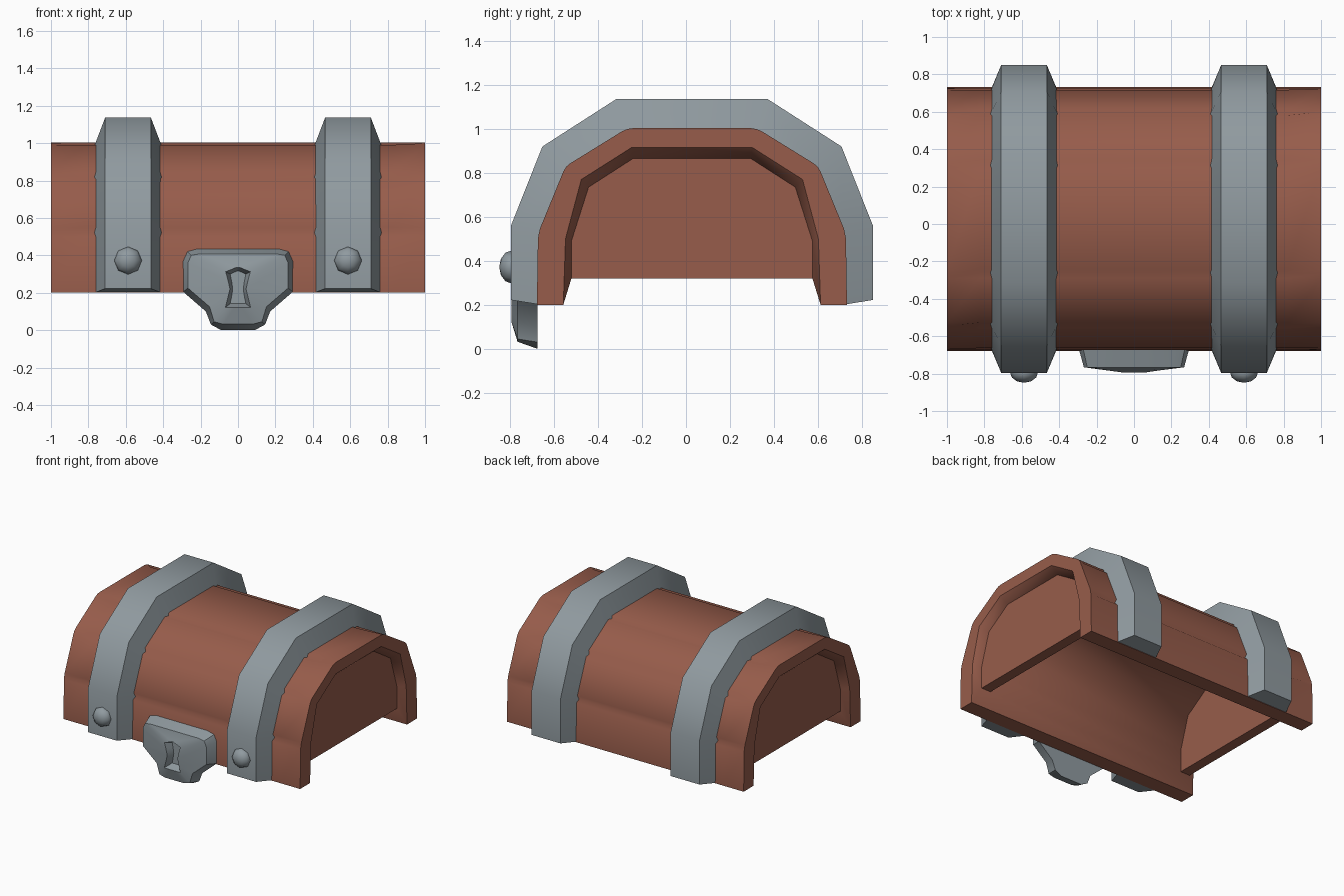
import bpy, bmesh, math
from mathutils import Vector, Matrix

if "Cube" in bpy.data.objects:
    bpy.data.objects.remove(bpy.data.objects["Cube"])


def material(name, rgb):
    m = bpy.data.materials.new(name)
    m.diffuse_color = (*rgb, 1)
    m.use_nodes = True
    m.node_tree.nodes["Principled BSDF"].inputs["Base Color"].default_value = m.diffuse_color
    return m


WOOD = material("red_brown_wood", (0.31, 0.108, 0.07))
METAL = material("grey_metal", (0.28, 0.325, 0.35))
CY = 0.027  # the arch is centred slightly behind y = 0


def finish(name, bm, mat, angle=38):
    bmesh.ops.recalc_face_normals(bm, faces=bm.faces)
    me = bpy.data.meshes.new(name)
    bm.to_mesh(me)
    bm.free()
    me.materials.append(mat)
    me.shade_smooth()
    me.set_sharp_from_angle(angle=math.radians(angle))
    ob = bpy.data.objects.new(name, me)
    bpy.context.collection.objects.link(ob)
    return ob


def arch(half):
    """Mirror a half profile (distance from centre, z) into a full arch, front to back."""
    return [(CY - d, z) for d, z in half] + [(CY + d, z) for d, z in reversed(half)]


def ring(bm, pts, x):
    return [bm.verts.new((x, y, z)) for y, z in pts]


def strip(bm, a, b, closed=False):
    n = len(a)
    for i in range(n if closed else n - 1):
        j = (i + 1) % n
        bm.faces.new((a[i], a[j], b[j], b[i]))


OUTER = arch([(0.705, 0.2), (0.70, 0.525), (0.575, 0.83), (0.295, 1.003)])
RIM = arch([(0.585, 0.2), (0.575, 0.5), (0.503, 0.77), (0.275, 0.915)])
INNER = arch([(0.548, 0.32), (0.548, 0.49), (0.47, 0.735), (0.268, 0.865)])


def planked(groove):
    """Outer arch with a small groove at every plank joint."""
    centre = Vector((CY, 0.4))
    pts = [Vector(p) for p in OUTER]
    out = [tuple(pts[0])]
    for prev, p, nxt in zip(pts, pts[1:], pts[2:]):
        out += [tuple(p + (prev - p).normalized() * 0.025),
                tuple(p + (centre - p).normalized() * groove),
                tuple(p + (nxt - p).normalized() * 0.025)]
    return out + [tuple(pts[-1])]


# hollow wooden lid: planked outside, bevelled rims, open underneath
bm = bmesh.new()
outs = [ring(bm, planked(g), x) for x, g in
        ((-1, 0.004), (-0.82, 0.02), (0.82, 0.02), (1, 0.004))]
for a, b in zip(outs, outs[1:]):
    strip(bm, a, b)
ins = [ring(bm, RIM, -1), ring(bm, INNER, -0.94), ring(bm, INNER, 0.94), ring(bm, RIM, 1)]
for a, b in zip(ins, ins[1:]):
    strip(bm, a, b)
for o, r in ((outs[0], ins[0]), (outs[-1], ins[-1])):
    bm.faces.new(o + r[::-1])
for k in (0, -1):
    bm.faces.new([s[k] for s in outs] + [ins[3][k], ins[0][k]])
    bm.faces.new([s[k] for s in ins])
finish("lid_shell", bm, WOOD)

# recessed end panels
for side, label in ((-1, "left"), (1, "right")):
    bm = bmesh.new()
    a, b = ring(bm, INNER, side * 0.94), ring(bm, INNER, side * 0.86)
    strip(bm, a, b, True)
    bm.faces.new(a)
    bm.faces.new(b)
    finish(label + "_end_panel", bm, WOOD)

# metal straps with bevelled edges, each with a rivet on the front
BASE = arch([(0.685, 0.2), (0.68, 0.52), (0.56, 0.815), (0.285, 0.985)])
TOP = arch([(0.823, 0.222), (0.823, 0.56), (0.68, 0.92), (0.342, 1.137)])
for side, label in ((-1, "left"), (1, "right")):
    cx = side * 0.588
    bm = bmesh.new()
    r = [ring(bm, BASE, cx - 0.18), ring(bm, TOP, cx - 0.122),
         ring(bm, TOP, cx + 0.122), ring(bm, BASE, cx + 0.18)]
    for i in range(4):
        strip(bm, r[i], r[(i + 1) % 4])
    for k in (0, -1):
        bm.faces.new([s[k] for s in r])
    finish(label + "_strap", bm, METAL)

    bm = bmesh.new()
    bmesh.ops.create_uvsphere(
        bm, u_segments=8, v_segments=6, radius=1,
        matrix=Matrix.Translation((cx, -0.793, 0.372))
        @ Matrix.Diagonal((0.075, 0.056, 0.075, 1))
        @ Matrix.Rotation(math.pi / 2, 4, 'X'))
    finish(label + "_rivet", bm, METAL, 80)


def loop(bm, half, y):
    """Closed outline in the xz plane, mirrored from its right half."""
    pts = half + [(-x, z) for x, z in reversed(half)]
    return [bm.verts.new((x, y, z)) for x, z in pts]


# lock plate: bevelled shield rising gently to a sunken keyhole
BACK = [(0.215, 0.435), (0.27, 0.42), (0.293, 0.37), (0.293, 0.205),
        (0.172, 0.1), (0.145, 0.03), (0.09, 0.0)]
FACE = [(0.205, 0.408), (0.25, 0.4), (0.268, 0.36), (0.268, 0.225),
        (0.152, 0.125), (0.128, 0.045), (0.08, 0.032)]
HOLE = [(0.008, 0.336), (0.066, 0.312), (0.053, 0.265), (0.043, 0.22),
        (0.055, 0.17), (0.068, 0.12), (0.02, 0.12)]
PIT = [(0.006, 0.316), (0.042, 0.3), (0.034, 0.26), (0.028, 0.22),
       (0.034, 0.18), (0.042, 0.142), (0.015, 0.142)]
bm = bmesh.new()
levels = [loop(bm, h, y) for h, y in
          ((BACK, -0.675), (FACE, -0.766), (HOLE, -0.793), (PIT, -0.735))]
for a, b in zip(levels, levels[1:]):
    strip(bm, a, b, True)
bm.faces.new(levels[0])
bm.faces.new(levels[-1])
finish("lock_plate", bm, METAL, 30)
